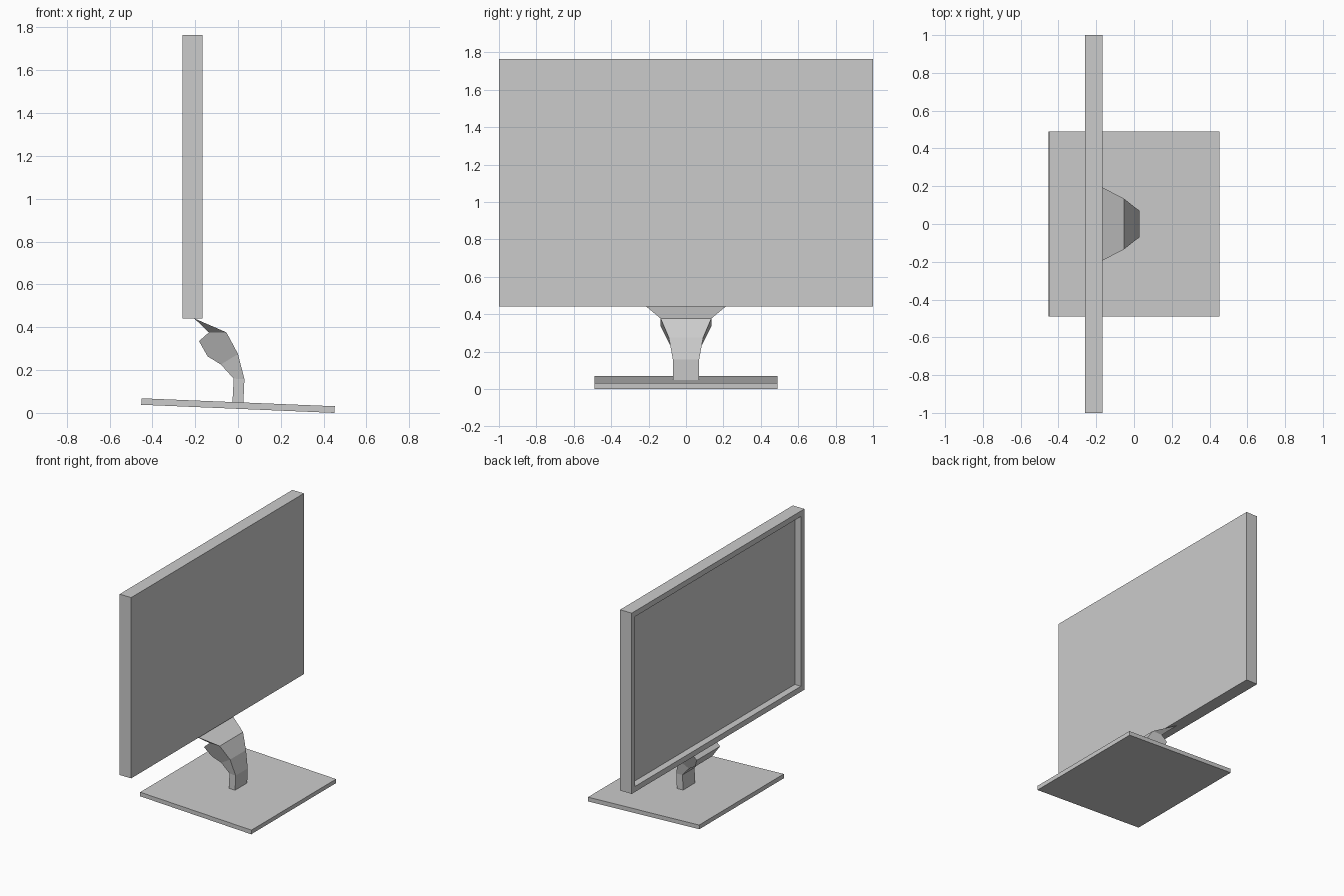
import bpy, bmesh

if "Cube" in bpy.data.objects:
    bpy.data.objects.remove(bpy.data.objects["Cube"])


def make_object(name, bm):
    bmesh.ops.recalc_face_normals(bm, faces=bm.faces[:])
    mesh = bpy.data.meshes.new(name)
    bm.to_mesh(mesh)
    bm.free()
    obj = bpy.data.objects.new(name, mesh)
    bpy.context.collection.objects.link(obj)
    return obj


def profile_solid(name, outline, sides):
    """Outline of (x, z, half width) mirrored across y; sides list the side panels."""
    bm = bmesh.new()
    left, right = [[bm.verts.new((x, s * w, z)) for x, z, w in outline] for s in (-1, 1)]
    n = len(outline)
    for i in range(n):
        j = (i + 1) % n
        bm.faces.new((left[i], left[j], right[j], right[i]))
    for panel in sides:
        for row in (left, right):
            bm.faces.new([row[i] for i in panel])
    return make_object(name, bm)


# Slightly tilted base plate
profile_solid("base_plate",
              [(-0.452, 0.038, 0.49), (-0.45, 0.068, 0.49),
               (0.452, 0.031, 0.49), (0.45, 0.0, 0.49)],
              [(0, 1, 2, 3)])

# Bent neck that widens into a wedge under the screen
neck = [(0.025, 0.048, 0.07), (0.03, 0.157, 0.07), (0.0, 0.275, 0.092),
        (-0.054, 0.376, 0.135), (-0.204, 0.441, 0.213), (-0.136, 0.376, 0.135),
        (-0.182, 0.335, 0.135), (-0.142, 0.264, 0.10), (-0.08, 0.226, 0.08),
        (-0.02, 0.16, 0.07), (-0.026, 0.05, 0.07)]
profile_solid("neck", neck, [(0, 1, 9, 10), (1, 2, 8, 9), (2, 3, 5, 6, 7, 8), (3, 4, 5)])

# Screen housing with the display recessed into its -x face
bm = bmesh.new()
bmesh.ops.create_cube(bm, size=1)
bmesh.ops.scale(bm, vec=(0.094, 2.0, 1.325), verts=bm.verts)
bmesh.ops.translate(bm, vec=(-0.213, 0, 1.1025), verts=bm.verts)
front = min(bm.faces, key=lambda f: f.calc_center_median().x)
bmesh.ops.inset_region(bm, faces=[front], thickness=0.057)
recess = bmesh.ops.extrude_face_region(bm, geom=[front])
bmesh.ops.translate(bm, vec=(0.05, 0, 0),
                    verts=[v for v in recess["geom"] if isinstance(v, bmesh.types.BMVert)])
if front.is_valid:
    bmesh.ops.delete(bm, geom=[front], context='FACES_ONLY')
make_object("screen", bm)
